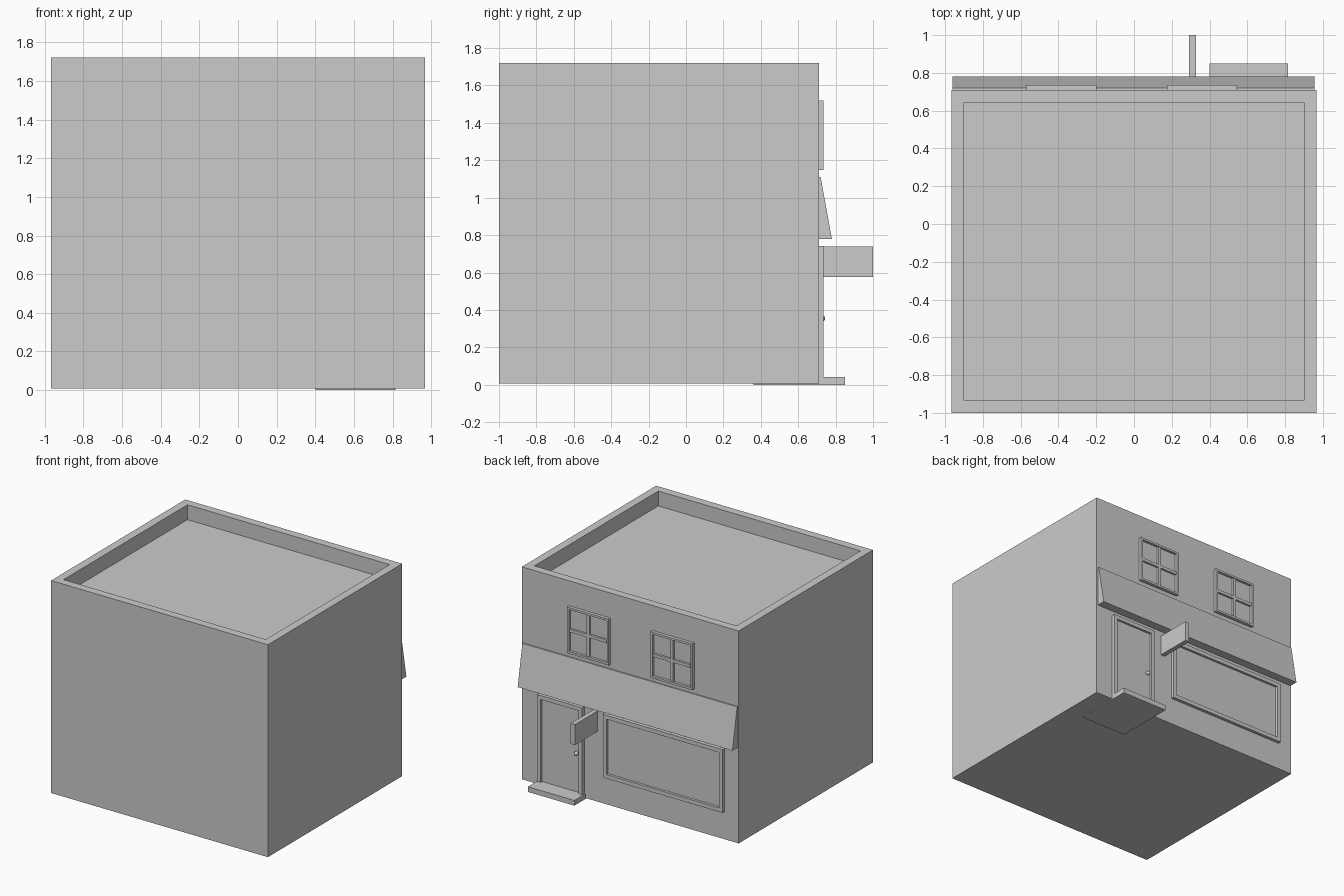
import bpy, bmesh
from mathutils import Vector

if "Cube" in bpy.data.objects:
    bpy.data.objects.remove(bpy.data.objects["Cube"])


def finish(name, bm):
    bmesh.ops.recalc_face_normals(bm, faces=bm.faces[:])
    me = bpy.data.meshes.new(name)
    bm.to_mesh(me)
    bm.free()
    ob = bpy.data.objects.new(name, me)
    bpy.context.collection.objects.link(ob)
    return ob


def box(name, x, y, z, recess=None, side=None):
    """Box from ranges; recess=(border, depth) sinks the face pointing to side."""
    bm = bmesh.new()
    bmesh.ops.create_cube(bm, size=1)
    for v in bm.verts:
        v.co = Vector([(a + b) / 2 + c * (b - a) for (a, b), c in zip((x, y, z), v.co)])
    if recess:
        side = Vector(side)
        bm.normal_update()
        face = max(bm.faces, key=lambda f: f.normal.dot(side))
        bmesh.ops.inset_individual(bm, faces=[face], thickness=recess[0])
        inner = bmesh.ops.extrude_discrete_faces(bm, faces=[face])["faces"][0]
        bmesh.ops.translate(bm, verts=inner.verts[:], vec=-side * recess[1])
    return finish(name, bm)


WALL, FACE = 0.71, 0.736
OUT = (0, 1, 0)

# Building with sunken roof behind a parapet
box("building_body", (-0.967, 0.967), (-1, WALL), (0.008, 1.72), (0.093, 0.12), (0, 0, 1))

# Upper windows with crossed glazing bars
for i, cx in enumerate((-0.385, 0.36)):
    h, cz = 0.186, 1.333
    box(f"upper_window_{i}", (cx - h, cx + h), (WALL - 0.02, FACE), (cz - h, cz + h),
        (0.024, 0.02), OUT)
    box(f"window_upright_bar_{i}", (cx - 0.012, cx + 0.012), (WALL, FACE - 0.003),
        (cz - h + 0.02, cz + h - 0.02))
    box(f"window_cross_bar_{i}", (cx - h + 0.02, cx + h - 0.02), (WALL, FACE - 0.003),
        (cz - 0.012, cz + 0.012))

# Shop window
box("shop_window", (-0.84, 0.225), (WALL - 0.02, FACE), (0.23, 0.74), (0.045, 0.02), OUT)

# Door: jambs and lintel around a set-back leaf, with knob and step
for side, x0 in (("left", 0.78), ("right", 0.41)):
    box(f"door_jamb_{side}", (x0, x0 + 0.032), (0.475, FACE), (0.004, 0.742))
box("door_lintel", (0.442, 0.78), (0.65, FACE), (0.71, 0.742))
box("door_leaf", (0.442, 0.78), (0.65, 0.718), (0.004, 0.71))
bm = bmesh.new()
bmesh.ops.create_uvsphere(bm, u_segments=12, v_segments=8, radius=0.017)
bmesh.ops.translate(bm, verts=bm.verts[:], vec=(0.47, 0.727, 0.355))
knob = finish("door_knob", bm)
for p in knob.data.polygons:
    p.use_smooth = True
box("door_step", (0.40, 0.815), (0.36, 0.85), (0, 0.042))

# Sloping awning, a wedge profile run along the facade
bm = bmesh.new()
profile = [(WALL, 1.11), (0.72, 1.11), (0.78, 0.78), (WALL, 0.78)]
face = bm.faces.new([bm.verts.new((-0.96, y, z)) for y, z in profile])
ext = bmesh.ops.extrude_face_region(bm, geom=[face], use_keep_orig=True)["geom"]
bmesh.ops.translate(bm, vec=(1.915, 0, 0),
                    verts=[g for g in ext if isinstance(g, bmesh.types.BMVert)])
finish("awning", bm)

# Projecting blank sign board
box("hanging_sign", (0.29, 0.328), (WALL, 1.0), (0.575, 0.74))
